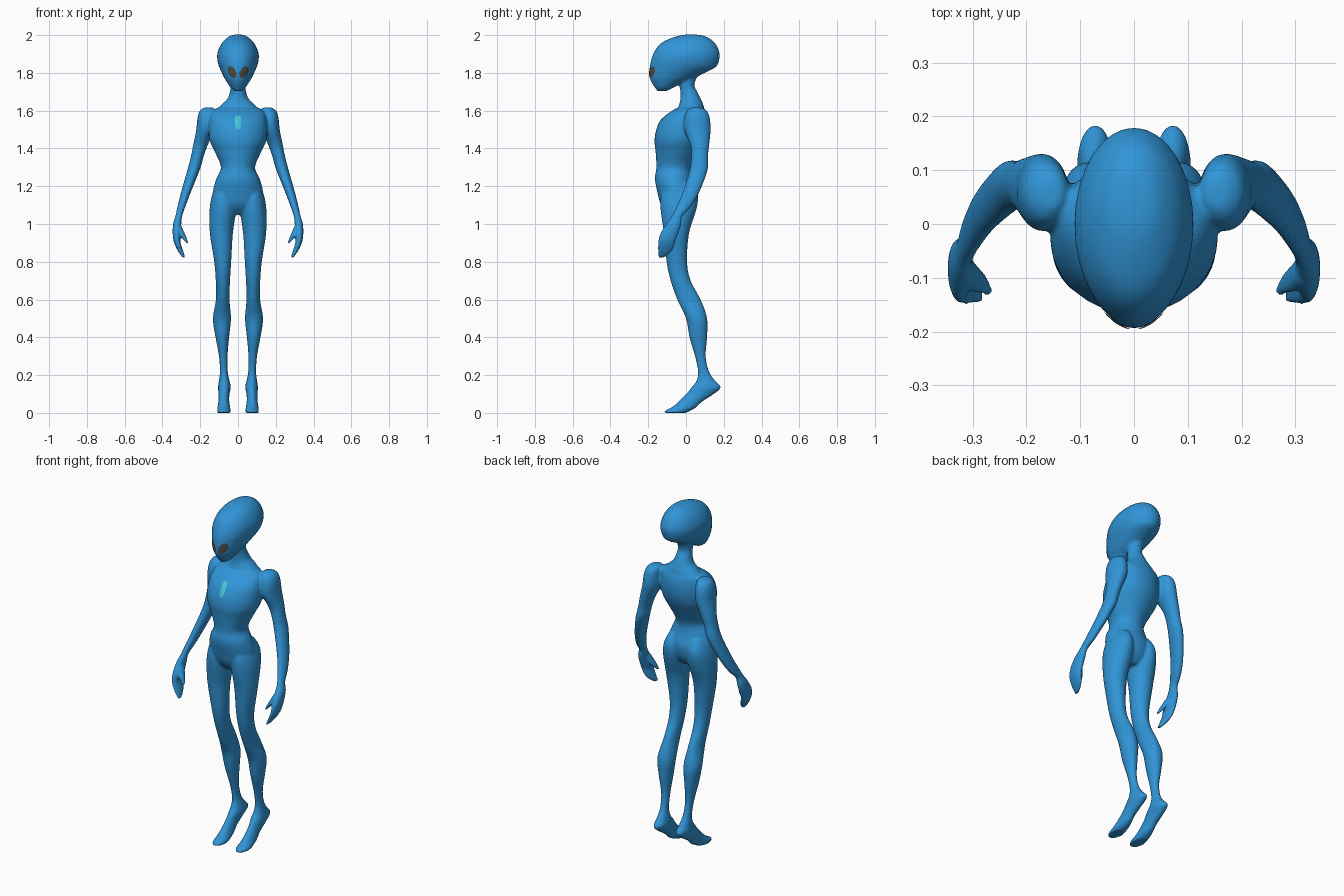
import bpy, bmesh, math
from mathutils import Vector
from mathutils.bvhtree import BVHTree


def material(name, rgb):
    m = bpy.data.materials.new(name)
    m.diffuse_color = (*rgb, 1)
    return m


BLUE = material("blue skin", (0.03, 0.30, 0.68))
DARK = material("dark eye", (0.075, 0.07, 0.06))
CYAN = material("cyan gem", (0.06, 0.58, 0.66))


def spline(rows, steps=4):
    """Catmull-Rom refinement of the cross-section rows."""
    out = []
    for i in range(len(rows) - 1):
        a, b, c, d = (rows[max(0, min(len(rows) - 1, i + k))] for k in (-1, 0, 1, 2))
        for s in range(steps):
            t = s / steps
            out.append([0.5 * (2 * q + (r - p) * t + (2 * p - 5 * q + 4 * r - s4) * t * t
                               + (3 * q - p - 3 * r + s4) * t ** 3)
                        for p, q, r, s4 in zip(a, b, c, d)])
    return out + [list(rows[-1])]


def loft(bm, rows, side=1, n=32):
    """Closed skin over horizontal ellipses: (z, x centre, x radius, y front, y back)."""
    rings = []
    for z, xc, rx, yf, yb in spline(rows):
        rings.append([bm.verts.new((side * (xc + rx * math.cos(2 * math.pi * k / n)),
                                    (yf + yb) / 2 + (yb - yf) / 2 * math.sin(2 * math.pi * k / n), z))
                      for k in range(n)])
    for a, b in zip(rings, rings[1:]):
        for k in range(n):
            bm.faces.new((a[k], a[(k + 1) % n], b[(k + 1) % n], b[k]))
    bm.faces.new(rings[0])
    bm.faces.new(rings[-1])


HEAD = [(2.003, 0, .015, 0, .05), (1.995, 0, .045, -.045, .10), (1.97, 0, .076, -.112, .142),
        (1.94, 0, .096, -.150, .165), (1.90, 0, .110, -.174, .179), (1.86, 0, .108, -.187, .174),
        (1.83, 0, .099, -.192, .157), (1.80, 0, .086, -.194, .10), (1.77, 0, .071, -.191, .04),
        (1.74, 0, .052, -.177, -.03), (1.72, 0, .038, -.163, -.07), (1.704, 0, .018, -.152, -.10)]
NECK = [(1.82, 0, .05, -.03, .09), (1.77, 0, .042, -.035, .055), (1.73, 0, .040, -.034, .045),
        (1.70, 0, .043, -.03, .06), (1.66, 0, .058, -.03, .08), (1.62, 0, .10, -.04, .095),
        (1.57, 0, .12, -.06, .10)]
TORSO = [(1.625, 0, .07, -.02, .085), (1.605, 0, .13, -.065, .10), (1.56, 0, .15, -.125, .112),
         (1.50, 0, .156, -.157, .112), (1.44, 0, .150, -.167, .097), (1.38, 0, .122, -.161, .068),
         (1.30, 0, .090, -.157, .032), (1.24, 0, .115, -.165, .035), (1.17, 0, .133, -.152, .055),
         (1.10, 0, .125, -.132, .045), (1.05, 0, .06, -.09, .01)]
ARM = [(1.618, .155, .02, .03, .08), (1.60, .162, .040, .005, .11), (1.56, .168, .047, -.011, .126),
       (1.50, .173, .048, -.01, .131), (1.42, .198, .039, .022, .123), (1.36, .215, .034, .027, .117),
       (1.29, .234, .033, .02, .116), (1.17, .275, .026, -.017, .072), (1.09, .300, .021, -.052, .025),
       (1.04, .314, .018, -.077, -.02), (1.00, .322, .022, -.105, -.025), (.95, .324, .022, -.137, -.04),
       (.91, .323, .018, -.147, -.055), (.88, .314, .016, -.150, -.062), (.85, .301, .013, -.150, -.08),
       (.822, .286, .007, -.148, -.115)]
THUMB = [(.985, .312, .015, -.11, -.06), (.95, .297, .015, -.125, -.075), (.925, .283, .012, -.13, -.09),
         (.898, .268, .006, -.135, -.115)]
LEG = [(1.22, .072, .035, -.10, .03), (1.16, .077, .058, -.13, .063), (1.08, .080, .070, -.135, .056),
       (.95, .088, .061, -.117, .016), (.80, .081, .045, -.103, .006), (.70, .080, .038, -.082, .025),
       (.60, .081, .036, -.047, .078), (.50, .085, .048, 0, .112), (.40, .083, .036, .018, .112),
       (.30, .078, .023, .047, .105), (.22, .075, .021, .063, .122), (.17, .073, .028, .055, .155),
       (.135, .072, .034, .028, .186), (.10, .074, .029, .0, .148), (.06, .075, .029, -.04, .087),
       (.03, .075, .034, -.075, .055), (.012, .075, .036, -.112, .025), (.0, .075, .034, -.113, .0)]

# Body: overlapping lofts fused into one smooth skin
bm = bmesh.new()
for rows in (HEAD, NECK, TORSO):
    loft(bm, rows)
for rows in (ARM, THUMB, LEG):
    for side in (1, -1):
        loft(bm, rows, side)
bmesh.ops.recalc_face_normals(bm, faces=bm.faces)
mesh = bpy.data.meshes.new("body")
bm.to_mesh(mesh)
bm.free()
mesh.materials.append(BLUE)
body = bpy.data.objects.new("body", mesh)
bpy.context.collection.objects.link(body)
fuse = body.modifiers.new("fuse", "REMESH")
fuse.mode = "VOXEL"
fuse.voxel_size = 0.006
fuse.use_smooth_shade = True
relax = body.modifiers.new("relax", "SMOOTH")
relax.factor = 0.5
relax.iterations = 8

bpy.context.view_layer.update()
surface = BVHTree.FromObject(body, bpy.context.evaluated_depsgraph_get())


def plate(name, mat, cx, cz, outline, rings=6):
    """Thin patch that follows the front of the body inside an outline."""
    pb = bmesh.new()

    def vert(x, z):
        hit = surface.ray_cast(Vector((x, -1, z)), Vector((0, 1, 0)))[0]
        return pb.verts.new((x, (hit.y if hit else -.15) - .003, z))

    centre = vert(cx, cz)
    loops = [[vert(cx + x * r / rings, cz + z * r / rings) for x, z in outline]
             for r in range(1, rings + 1)]
    n = len(outline)
    for k in range(n):
        j = (k + 1) % n
        pb.faces.new((centre, loops[0][k], loops[0][j]))
        for a, b in zip(loops, loops[1:]):
            pb.faces.new((a[k], b[k], b[j], a[j]))
    me = bpy.data.meshes.new(name)
    pb.to_mesh(me)
    pb.free()
    me.materials.append(mat)
    me.shade_smooth()
    bpy.context.collection.objects.link(bpy.data.objects.new(name, me))


# Eyes: tilted ovals, outer end higher
for side, name in ((1, "left_eye"), (-1, "right_eye")):
    tilt = -side * math.radians(30)
    oval = []
    for k in range(28):
        u, v = .020 * math.cos(k * math.pi / 14), .033 * math.sin(k * math.pi / 14)
        oval.append((u * math.cos(tilt) - v * math.sin(tilt), u * math.sin(tilt) + v * math.cos(tilt)))
    plate(name, DARK, side * .031, 1.804, oval)

# Chest gem
half = [(.006, -.037), (.014, -.025), (.016, .025), (.008, .037)]
plate("chest_gem", CYAN, 0, 1.538, half + [(-x, z) for x, z in reversed(half)])
